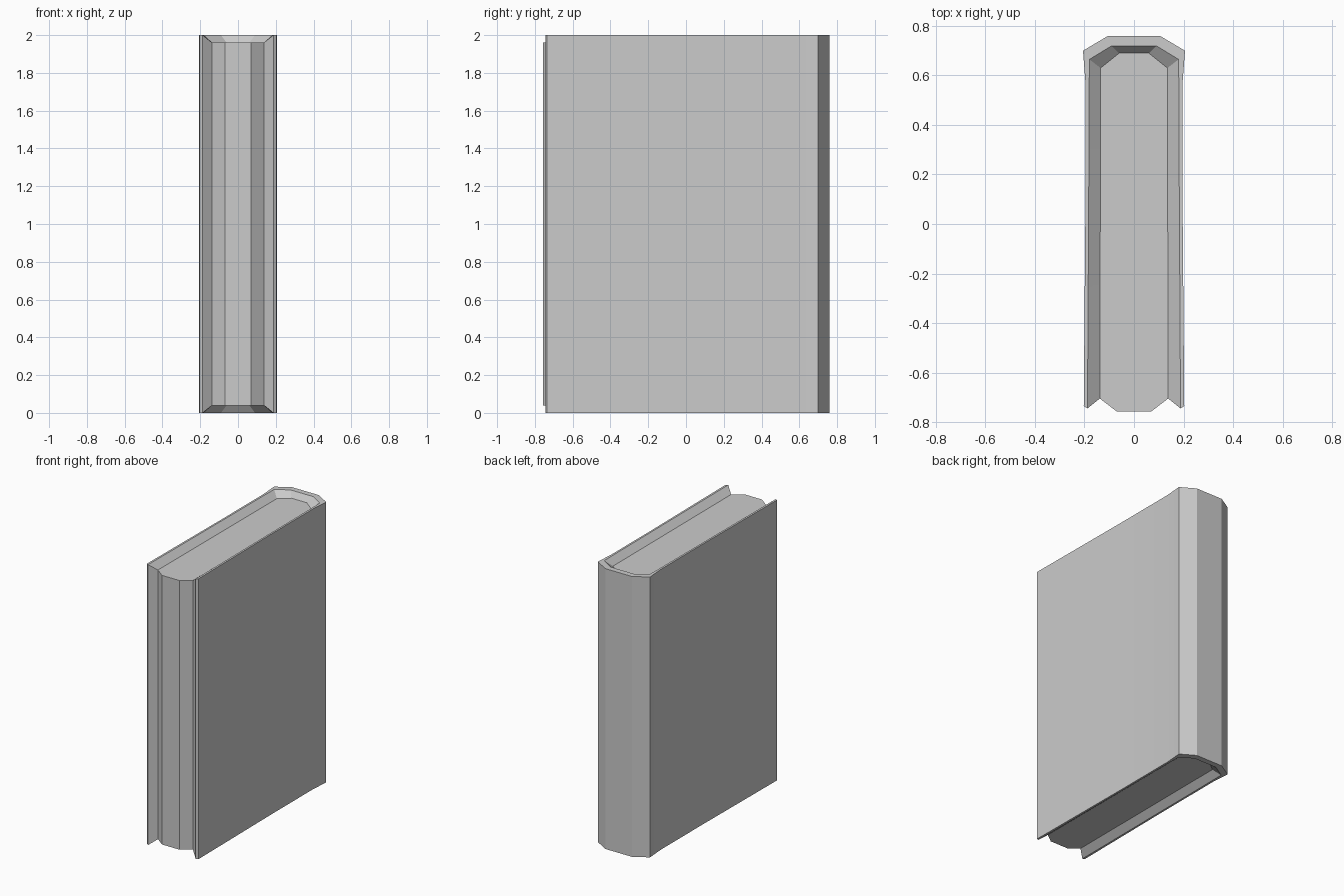
import bpy
import bmesh

if "Cube" in bpy.data.objects:
    bpy.data.objects.remove(bpy.data.objects["Cube"])

H, DROP = 2.0, 0.04     # cover height, page recess at each end

# Right half of each plan profile, from fore-edge to spine
OUTER = [(.203, -.735), (.196, .10), (.196, .57), (.206, .70), (.105, .76)]
RIM = [(.188, -.745), (.183, .10), (.181, .57), (.18, .665), (.09, .72)]
PAGE = [(.138, -.705), (.136, .10), (.135, .57), (.135, .63), (.06, .69)]
FORE_EDGE = [(-.07, -.757), (.07, -.757)]


def mirrored(half):
    return half + [(-x, y) for x, y in reversed(half)]


def finish(name, bm):
    bmesh.ops.recalc_face_normals(bm, faces=bm.faces)
    mesh = bpy.data.meshes.new(name)
    bm.to_mesh(mesh)
    bm.free()
    obj = bpy.data.objects.new(name, mesh)
    bpy.context.collection.objects.link(obj)
    bpy.ops.object.select_all(action='DESELECT')
    obj.select_set(True)
    bpy.context.view_layer.objects.active = obj
    bpy.ops.object.shade_smooth_by_angle(angle=0.35)
    return obj


outer, rim, page = mirrored(OUTER), mirrored(RIM), mirrored(PAGE)

# Cover: U-shaped shell with a rim sloping down to the page block
bm = bmesh.new()
rows = [(page, DROP), (rim, 0), (outer, 0), (outer, H), (rim, H), (page, H - DROP)]
grid = [[bm.verts.new((x, y, z)) for x, y in pts] for pts, z in rows]
for a, b in zip(grid, grid[1:]):
    for i in range(len(a) - 1):
        bm.faces.new((a[i], a[i + 1], b[i + 1], b[i]))
# Fore-edge ends of both boards
for i in (0, -1):
    p0, r0, o0, o1, r1, p1 = [row[i] for row in grid]
    bm.faces.new((o0, o1, r1, r0))
    bm.faces.new((r0, r1, p1, p0))
finish("cover", bm)

# Page block: top, bottom and the bulging fore-edge
bm = bmesh.new()
plan = page + FORE_EDGE
low, high = [[bm.verts.new((x, y, z)) for x, y in plan] for z in (DROP, H - DROP)]
bm.faces.new(low[::-1])
bm.faces.new(high)
n = len(plan)
for i in range(n - 3, n):
    j = (i + 1) % n
    bm.faces.new((low[i], low[j], high[j], high[i]))
finish("pages", bm)
